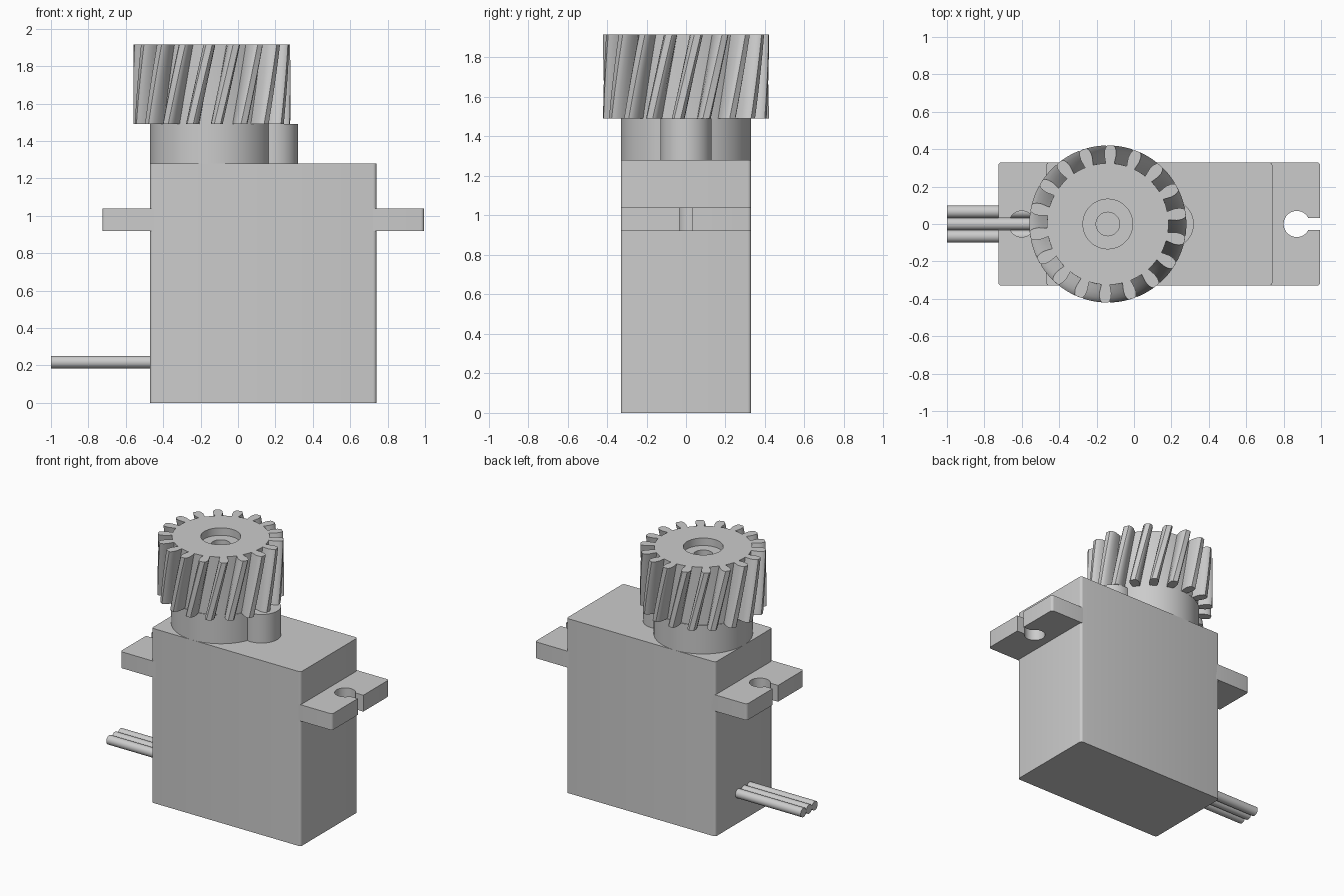
import bpy, bmesh
from math import sin, cos, pi, radians, asin

if "Cube" in bpy.data.objects:
    bpy.data.objects.remove(bpy.data.objects["Cube"])

GREY = (0.6, 0.6, 0.6, 1)
grey = bpy.data.materials.new("plain grey")
grey.use_nodes = True
grey.diffuse_color = GREY
grey.node_tree.nodes["Principled BSDF"].inputs["Base Color"].default_value = GREY

HALF_DEPTH = 0.33
BODY_X = 0.135      # middle of the case
SHAFT_X = -0.14     # gear axis


def finish(name, bm, angle=30):
    bmesh.ops.recalc_face_normals(bm, faces=bm.faces)
    mesh = bpy.data.meshes.new(name)
    bm.to_mesh(mesh)
    bm.free()
    mesh.materials.append(grey)
    ob = bpy.data.objects.new(name, mesh)
    bpy.context.collection.objects.link(ob)
    bpy.ops.object.select_all(action='DESELECT')
    ob.select_set(True)
    bpy.context.view_layer.objects.active = ob
    bpy.ops.object.shade_smooth_by_angle(angle=radians(angle))
    return ob


def arc(cx, cy, r, a0, a1, n):
    return [(cx + r * cos(a0 + (a1 - a0) * i / n), cy + r * sin(a0 + (a1 - a0) * i / n))
            for i in range(n + 1)]


def ring(bm, points, z):
    return [bm.verts.new((x, y, z)) for x, y in points]


def bridge(bm, a, b):
    for i in range(len(a)):
        j = (i + 1) % len(a)
        bm.faces.new((a[i], a[j], b[j], b[i]))


def prism(name, points, z0, z1):
    bm = bmesh.new()
    low, high = ring(bm, points, z0), ring(bm, points, z1)
    bridge(bm, low, high)
    bm.faces.new(low[::-1])
    bm.faces.new(high)
    return finish(name, bm)


def rounded_corner(x, y, r, start):
    return arc(x, y, r, start, start + pi / 2, 4)


# Case with small rounded upright edges
hx, r = 0.605, 0.018
case = []
for k, (sx, sy) in enumerate([(1, 1), (-1, 1), (-1, -1), (1, -1)]):
    case += rounded_corner(BODY_X + sx * (hx - r), sy * (HALF_DEPTH - r), r, k * pi / 2)
prism("case", case, 0, 1.28)

# Mounting tabs, each with a keyhole slot open at the end
SLOT, HOLE, END = 0.032, 0.07, 0.86
for name, side in (("left_tab", 1), ("right_tab", -1)):
    mouth = asin(SLOT / HOLE)
    tab = [(hx - 0.03, -HALF_DEPTH)]
    tab += rounded_corner(END - r, -HALF_DEPTH + r, r, -pi / 2)
    tab += [(END, -SLOT)]
    tab += arc(0.735, 0, HOLE, 2 * pi - mouth, mouth, 28)
    tab += [(END, SLOT)]
    tab += rounded_corner(END - r, HALF_DEPTH - r, r, 0)
    tab += [(hx - 0.03, HALF_DEPTH)]
    prism(name, [(BODY_X + side * x, y) for x, y in tab], 0.92, 1.04)

# Gearbox boss: a large round and a small round joined in one outline
big, small = HALF_DEPTH, 0.13
meet = 2 * asin(small / (2 * big))
reach = pi / 2 + meet / 2
boss = arc(SHAFT_X, 0, big, meet, 2 * pi - meet, 64)
boss += arc(SHAFT_X + big, 0, small, -reach, reach, 28)[1:-1]
prism("gearbox_boss", boss, 1.28, 1.49)

# Helical gear with a stepped bore
TEETH, TWIST, LAYERS = 18, radians(14), 8
Z0, Z1 = 1.49, 1.915
# half tooth flank: radius and half angle
FLANK = [(0.325, 0.07), (0.345, 0.078), (0.37, 0.086), (0.395, 0.078), (0.412, 0.06), (0.42, 0.04)]


def gear_outline(turn):
    polar = []
    for t in range(TEETH):
        mid = turn + t * 2 * pi / TEETH
        polar += [(rad, mid - a) for rad, a in FLANK]
        polar += [(rad, mid + a) for rad, a in reversed(FLANK)]
        polar += [(FLANK[0][0], mid + pi / TEETH)]
    return [(SHAFT_X + rad * cos(a), rad * sin(a)) for rad, a in polar]


bm = bmesh.new()
phase = radians(88)
rings = []
for i in range(LAYERS + 1):
    f = i / LAYERS
    rings.append(ring(bm, gear_outline(phase + (f - 1) * TWIST), Z0 + (Z1 - Z0) * f))
for a, b in zip(rings, rings[1:]):
    bridge(bm, a, b)
bm.faces.new(rings[0])
bore = [ring(bm, arc(SHAFT_X, 0, rad, 0, 2 * pi, 48)[:-1], z)
        for rad, z in ((0.133, Z1), (0.133, 1.86), (0.063, 1.86), (0.063, 1.77))]
for a, b in zip(bore, bore[1:]):
    bridge(bm, a, b)
bm.faces.new(bore[-1])
rim = []
for loop in (rings[-1], bore[0]):
    for i, v in enumerate(loop):
        w = loop[(i + 1) % len(loop)]
        rim.append(bm.edges.get((v, w)))
bmesh.ops.triangle_fill(bm, edges=rim, use_beauty=True)
finish("helical_gear", bm, 35)

# Three lead wires side by side
WIRE = 0.033
for name, y in (("front_wire", -2 * WIRE), ("middle_wire", 0), ("back_wire", 2 * WIRE)):
    bm = bmesh.new()
    bmesh.ops.create_cone(bm, cap_ends=True, segments=24, radius1=WIRE, radius2=WIRE, depth=0.55)
    for v in bm.verts:
        x, yy, z = v.co
        v.co = (z - 0.725, y + yy, 0.218 + x)
    finish(name, bm)
